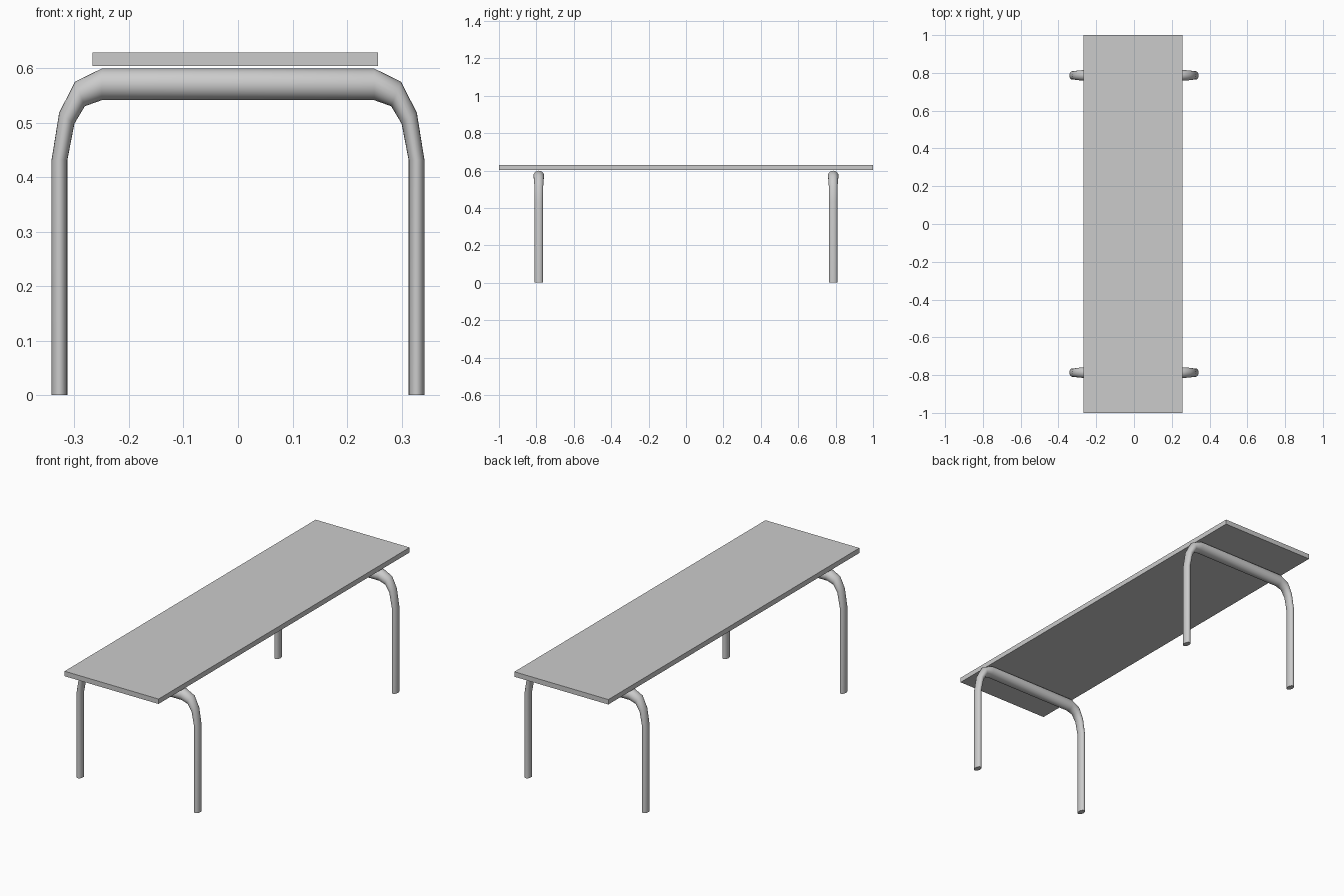
import bpy, bmesh, math
from mathutils import Vector

if "Cube" in bpy.data.objects:
    bpy.data.objects.remove(bpy.data.objects["Cube"])

SIDES = 20

# Half of the leg path: (outer x, outer z, inner x, inner z, half width in y)
HALF = [
    (0.342, 0.000, 0.313, 0.000, 0.022),
    (0.342, 0.431, 0.313, 0.431, 0.022),
    (0.328, 0.518, 0.300, 0.498, 0.023),
    (0.299, 0.575, 0.281, 0.530, 0.026),
    (0.250, 0.599, 0.250, 0.541, 0.029),
]
PATH = HALF + [(-a, b, -c, d, w) for a, b, c, d, w in reversed(HALF)]


def finish(name, bm):
    bmesh.ops.recalc_face_normals(bm, faces=bm.faces)
    mesh = bpy.data.meshes.new(name)
    bm.to_mesh(mesh)
    bm.free()
    obj = bpy.data.objects.new(name, mesh)
    bpy.context.collection.objects.link(obj)
    return obj


def leg_frame(name, y):
    """Bent tube: flattened legs swelling into a round crossbar."""
    bm = bmesh.new()
    rings = []
    for ox, oz, ix, iz, w in PATH:
        outer, inner = Vector((ox, y, oz)), Vector((ix, y, iz))
        mid, half = (outer + inner) / 2, (outer - inner) / 2
        ring = []
        for i in range(SIDES):
            a = 2 * math.pi * i / SIDES
            ring.append(bm.verts.new(
                mid + half * math.cos(a) + Vector((0, w * math.sin(a), 0))))
        rings.append(ring)
    for r, s in zip(rings, rings[1:]):
        for i in range(SIDES):
            j = (i + 1) % SIDES
            bm.faces.new((r[i], r[j], s[j], s[i]))
    # closed feet
    bm.faces.new(rings[0])
    bm.faces.new(rings[-1])
    obj = finish(name, bm)
    bpy.ops.object.select_all(action='DESELECT')
    obj.select_set(True)
    bpy.context.view_layer.objects.active = obj
    bpy.ops.object.shade_smooth_by_angle(angle=math.radians(40))


# Flat board, slightly off centre over the frames
bm = bmesh.new()
bmesh.ops.create_cube(bm, size=1)
for v in bm.verts:
    v.co = Vector((v.co.x * 0.524 - 0.005, v.co.y * 2, v.co.z * 0.025 + 0.616))
finish("bench_top", bm)

# Front and back leg frames
leg_frame("front_leg_frame", -0.787)
leg_frame("back_leg_frame", 0.787)
